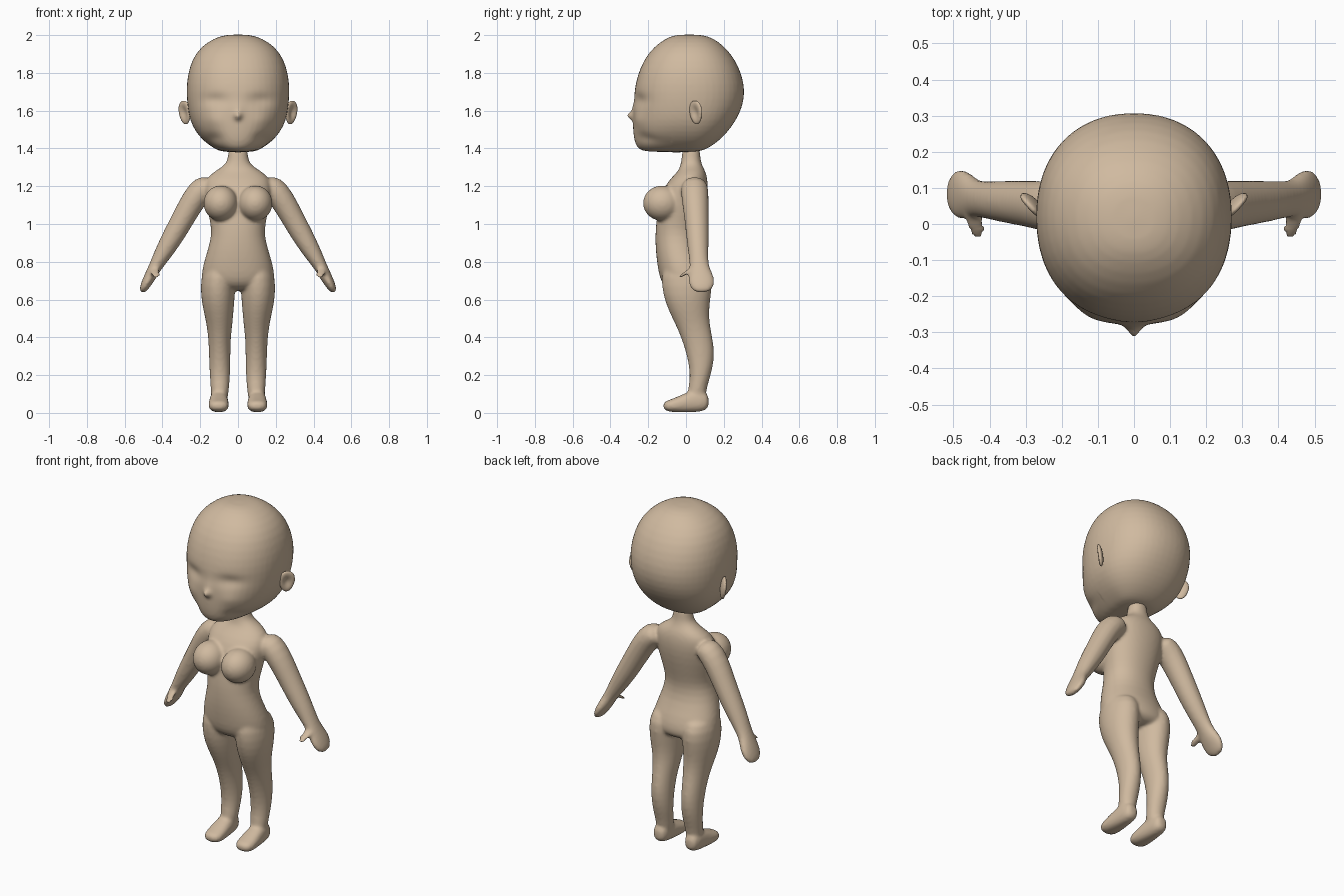
import bpy, bmesh, math
from mathutils import Vector, Matrix

SEG = 24
skin = bpy.data.materials.new("warm tan")
skin.diffuse_color = (0.63, 0.49, 0.35, 1)


def ring(c, u, v, e=2.0, back=None):
    """Super-ellipse around c with half axes u, v (back = other half of v)."""
    c, u, v = Vector(c), Vector(u), Vector(v)
    back = v if back is None else Vector(back)
    pts = []
    for i in range(SEG):
        a = 2 * math.pi * i / SEG
        x, y = math.cos(a), math.sin(a)
        x = math.copysign(abs(x) ** (2 / e), x)
        y = math.copysign(abs(y) ** (2 / e), y)
        pts.append(c + u * x + (v if y > 0 else back) * y)
    return pts


def zring(z, w, yf, yb, x=0, yc=None, e=2.0):
    yc = (yf + yb) / 2 if yc is None else yc
    return ring((x, yc, z), (w, 0, 0), (0, yb - yc, 0), e, (0, yc - yf, 0))


def loft(bm, rings):
    rows = [[bm.verts.new(p) for p in r] for r in rings]
    for a, b in zip(rows, rows[1:]):
        for i in range(SEG):
            j = (i + 1) % SEG
            bm.faces.new((a[i], a[j], b[j], b[i]))
    bm.faces.new(rows[0][::-1])
    bm.faces.new(rows[-1])


def ball(bm, c, r, rot=Matrix()):
    m = Matrix.Translation(c) @ rot @ Matrix.Diagonal((*r, 1))
    bmesh.ops.create_uvsphere(bm, u_segments=24, v_segments=16, radius=1, matrix=m)


def finish(bm, name, voxel, smooth):
    """Fuse overlapping shells into one soft skin."""
    bmesh.ops.recalc_face_normals(bm, faces=bm.faces)
    me = bpy.data.meshes.new(name)
    bm.to_mesh(me)
    bm.free()
    ob = bpy.data.objects.new(name, me)
    bpy.context.collection.objects.link(ob)
    s = ob.modifiers.new("subdivide", 'SUBSURF')
    s.levels = s.render_levels = 1
    r = ob.modifiers.new("fuse", 'REMESH')
    r.mode, r.voxel_size, r.use_smooth_shade = 'VOXEL', voxel, True
    m = ob.modifiers.new("soften", 'SMOOTH')
    m.factor, m.iterations = 0.5, smooth
    dg = bpy.context.evaluated_depsgraph_get()
    new = bpy.data.meshes.new_from_object(ob.evaluated_get(dg))
    ob.modifiers.clear()
    ob.data = new
    new.materials.clear()
    new.materials.append(skin)
    for p in new.polygons:
        p.use_smooth = True
        p.material_index = 0
    return ob


# Head
bm = bmesh.new()
loft(bm, [zring(z, w, f, b, yc=0.02, e=2.2) for z, w, f, b in (
    (2.004, .06, -.05, .08), (1.985, .125, -.105, .145), (1.94, .197, -.17, .205),
    (1.87, .247, -.226, .264), (1.78, .271, -.262, .302), (1.70, .276, -.277, .315),
    (1.62, .270, -.282, .302), (1.55, .257, -.285, .268), (1.49, .228, -.283, .225),
    (1.44, .185, -.277, .175), (1.405, .135, -.262, .125), (1.378, .09, -.235, .07))])
head = finish(bm, "head", 0.01, 6)

# Face: (x, z, spread x, spread z, push along y)
FACE = [(0, 1.572, .02, .02, -.027), (0, 1.60, .03, .035, -.007)]
for s in (-1, 1):
    FACE += [(s * .12, 1.655, .07, .035, .016), (s * .13, 1.55, .05, .04, -.008),
             (s * .13, 1.45, .045, .03, .016)]
for v in head.data.vertices:
    if v.co.y < -.08:
        v.co.y += sum(d * math.exp(-((v.co.x - x) / sx) ** 2 - ((v.co.z - z) / sz) ** 2)
                      for x, z, sx, sz, d in FACE)

# Ears: flattened ovals with a hollow on the outer side
for s, side in ((-1, "left"), (1, "right")):
    bm = bmesh.new()
    ball(bm, (0, 0, 0), (.018, .045, .066))
    for v in bm.verts:
        if s * v.co.x > 0:
            v.co.x -= s * .022 * math.exp(-(v.co.y / .022) ** 2 - (v.co.z / .036) ** 2)
        v.co.y *= 1 + 2.5 * v.co.z
    turn = (Matrix.Translation((s * .282, .052, 1.59)) @ Matrix.Rotation(-s * .75, 4, 'Z')
            @ Matrix.Rotation(s * .12, 4, 'Y'))
    bm.transform(turn)
    finish(bm, side + "_ear", 0.006, 3)

# Torso and neck
bm = bmesh.new()
loft(bm, [zring(z, w, f, b, e=2.15) for z, w, f, b in (
    (1.42, .052, -.02, .075), (1.35, .052, -.022, .075), (1.31, .068, -.03, .085),
    (1.28, .125, -.04, .103), (1.24, .172, -.085, .115), (1.18, .178, -.125, .117),
    (1.10, .167, -.145, .105), (1.0, .146, -.16, .08), (.94, .141, -.163, .068),
    (.86, .162, -.162, .078), (.78, .188, -.152, .118), (.71, .197, -.14, .138),
    (.67, .18, -.115, .13), (.645, .12, -.07, .09))])

for s in (-1, 1):
    # Bust
    ball(bm, (s * .092, -.125, 1.11), (.092, .104, .094))
    # Leg
    loft(bm, [zring(z, w, f, b, s * x) for z, x, w, f, b in (
        (.80, .10, .07, -.11, .09), (.72, .106, .092, -.135, .146), (.62, .107, .091, -.122, .132),
        (.54, .103, .08, -.092, .122), (.47, .098, .069, -.057, .126), (.40, .098, .06, -.026, .14),
        (.32, .097, .057, 0, .152), (.24, .096, .056, .018, .143), (.17, .096, .052, .02, .122),
        (.12, .096, .048, .008, .108), (.05, .098, .042, .01, .10))])
    # Foot
    loft(bm, [ring((s * .102, y, z), (w, 0, 0), (0, 0, h), 2.4) for y, z, w, h in (
        (.122, .06, .025, .03), (.10, .06, .042, .05), (.05, .065, .047, .062),
        (-.01, .052, .052, .05), (-.07, .039, .056, .036), (-.105, .037, .048, .027),
        (-.121, .037, .025, .015))])
    # Arm and mitten hand: x, z, y, thickness, depth, tilt
    rows = []
    for x, z, y, t, d, a in (
            (.13, 1.215, .045, .05, .06, 60), (.185, 1.195, .045, .068, .074, 48),
            (.235, 1.13, .048, .066, .072, 34), (.285, 1.04, .055, .061, .065, 29),
            (.335, .95, .06, .058, .061, 30), (.385, .865, .064, .05, .055, 31),
            (.42, .805, .068, .04, .05, 31), (.443, .765, .072, .034, .053, 30),
            (.463, .725, .08, .032, .068, 28), (.483, .69, .083, .028, .071, 26),
            (.498, .66, .083, .023, .06, 24), (.511, .637, .083, .013, .033, 24)):
        r = math.radians(a)
        rows.append(ring((s * x, y, z), (s * t * math.cos(r), 0, t * math.sin(r)), (0, d, 0)))
    loft(bm, rows)
    # Thumb
    loft(bm, [ring((s * x, y, z), (r, 0, 0), (0, r * .6, r * .8)) for x, y, z, r in (
        (.45, .06, .775, .024), (.442, .02, .755, .027), (.436, -.01, .737, .025),
        (.433, -.03, .724, .02), (.432, -.04, .717, .011))])
finish(bm, "body", 0.009, 7)
